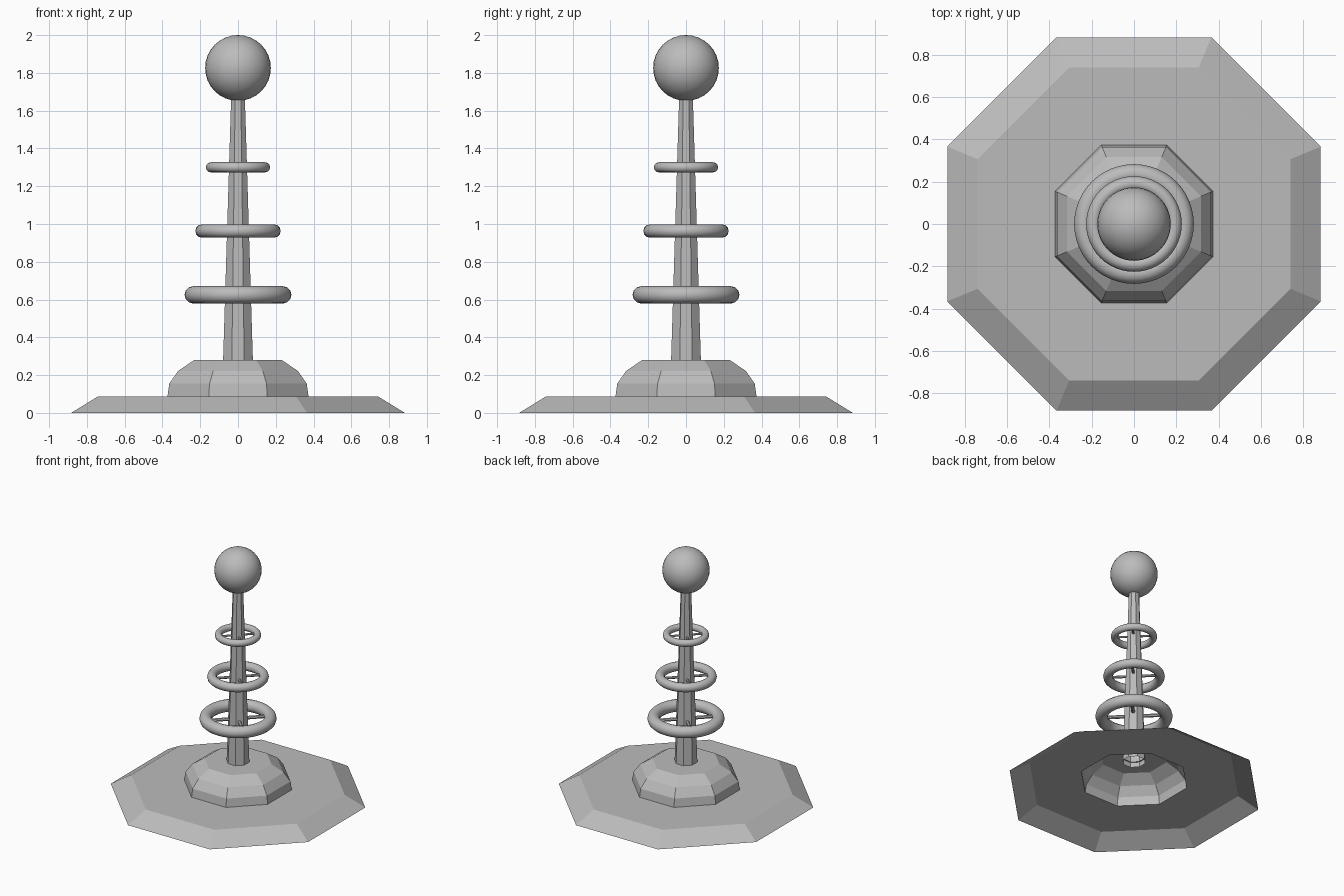
import bpy, bmesh, math
from mathutils import Matrix, Vector

if "Cube" in bpy.data.objects:
    bpy.data.objects.remove(bpy.data.objects["Cube"])

grey = bpy.data.materials.new("plain_grey")
grey.use_nodes = True
colour = (0.5, 0.5, 0.5, 1)
grey.diffuse_color = colour
grey.node_tree.nodes["Principled BSDF"].inputs["Base Color"].default_value = colour


def add_object(name, bm, smooth=False):
    mesh = bpy.data.meshes.new(name)
    bm.to_mesh(mesh)
    bm.free()
    mesh.materials.append(grey)
    for p in mesh.polygons:
        p.use_smooth = smooth
    obj = bpy.data.objects.new(name, mesh)
    bpy.context.collection.objects.link(obj)
    return obj


def octagon_shell(name, profile):
    """Open eight-sided shell through (flat radius, height) points."""
    bm = bmesh.new()
    rings = []
    for r, z in profile:
        corner = r / math.cos(math.pi / 8)
        angles = [(i + 0.5) * math.pi / 4 for i in range(8)]
        rings.append([bm.verts.new((corner * math.cos(a), corner * math.sin(a), z))
                      for a in angles])
    for low, high in zip(rings, rings[1:]):
        for i in range(8):
            j = (i + 1) % 8
            bm.faces.new((low[i], low[j], high[j], high[i]))
    return add_object(name, bm)


def torus(name, major, minor, z, segments=48, sides=12):
    bm = bmesh.new()
    grid = []
    for i in range(segments):
        a = math.tau * i / segments
        row = []
        for j in range(sides):
            b = math.tau * j / sides
            r = major + minor * math.cos(b)
            row.append(bm.verts.new((r * math.cos(a), r * math.sin(a), z + minor * math.sin(b))))
        grid.append(row)
    for i in range(segments):
        k = (i + 1) % segments
        for j in range(sides):
            m = (j + 1) % sides
            bm.faces.new((grid[i][j], grid[k][j], grid[k][m], grid[i][m]))
    add_object(name, bm, True)


def spokes(name, length, radius, z):
    """Four thin diagonal bars holding a ring to the mast."""
    bm = bmesh.new()
    for i in range(4):
        turn = Matrix.Rotation(math.radians(45 + 90 * i), 4, "Z")
        lay = Matrix.Rotation(math.pi / 2, 4, "Y")
        place = Matrix.Translation((0, 0, z)) @ turn @ Matrix.Translation((length / 2, 0, 0)) @ lay
        bmesh.ops.create_cone(bm, cap_ends=True, segments=8, radius1=radius,
                              radius2=radius, depth=length, matrix=place)
    add_object(name, bm)


# Hollow base, with the dome opening left through its deck
octagon_shell("base_plate", [(0.883, 0), (0.74, 0.088), (0.373, 0.088)])
octagon_shell("dome", [(0.373, 0.088), (0.364, 0.155), (0.317, 0.222),
                       (0.232, 0.28), (0.07, 0.28)])

# Tapered mast
octagon_shell("mast", [(0.08, 0.24), (0.036, 1.68)])

# Rings with their supports
for label, outer, minor, z in (("lower", 0.283, 0.046, 0.625),
                               ("middle", 0.226, 0.035, 0.963),
                               ("upper", 0.17, 0.027, 1.3)):
    torus(label + "_ring", outer - minor, minor, z)
    spokes(label + "_ring_spokes", outer - minor, minor * 0.3, z)

# Ball on top
bm = bmesh.new()
bmesh.ops.create_uvsphere(bm, u_segments=32, v_segments=16, radius=0.174,
                          matrix=Matrix.Translation(Vector((0, 0, 1.826))))
add_object("ball", bm, True)
